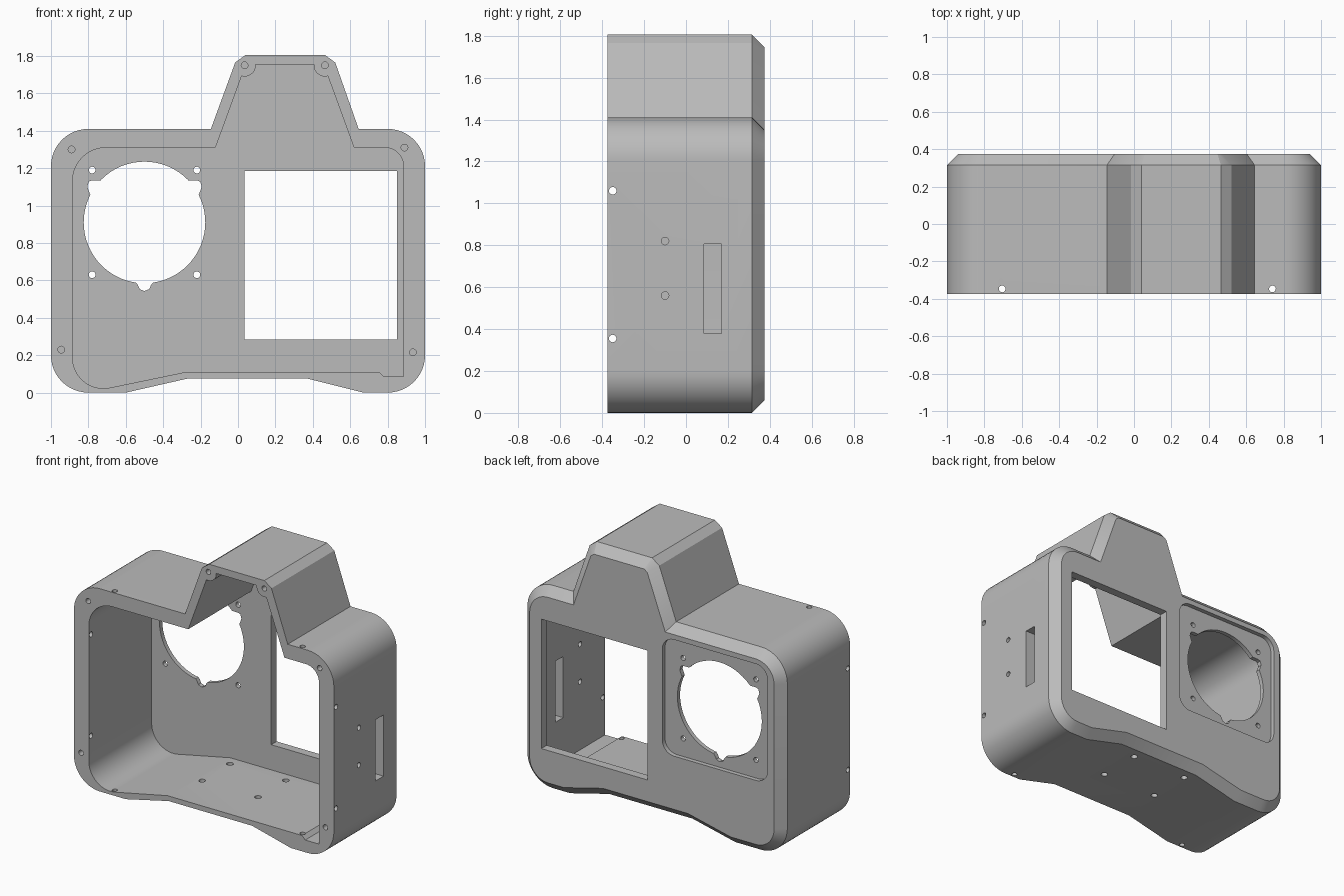
import bpy, bmesh, math
from mathutils import Vector

if "Cube" in bpy.data.objects:
    bpy.data.objects.remove(bpy.data.objects["Cube"])

grey = bpy.data.materials.new("plain_grey")
grey.diffuse_color = (0.5, 0.5, 0.5, 1)
grey.use_nodes = True
grey.node_tree.nodes["Principled BSDF"].inputs["Base Color"].default_value = grey.diffuse_color


def rounded(points, steps=12):
    """Turn closed (x, z, radius) corners into a filleted outline."""
    out = []
    n = len(points)
    for i, (x, z, r) in enumerate(points):
        p = Vector((x, z))
        if r == 0:
            out.append(p)
            continue
        a = (Vector(points[i - 1][:2]) - p).normalized()
        b = (Vector(points[(i + 1) % n][:2]) - p).normalized()
        half = a.angle(b) / 2
        c = p + (a + b).normalized() * (r / math.sin(half))
        t = r / math.tan(half)
        u, v = p + a * t - c, p + b * t - c
        start = math.atan2(u.y, u.x)
        sweep = math.atan2(u.x * v.y - u.y * v.x, u.dot(v))
        for k in range(steps + 1):
            w = start + sweep * k / steps
            out.append(c + Vector((math.cos(w), math.sin(w))) * r)
    return out


def inset(pts, d):
    """Mitred inward offset of a counter-clockwise outline."""
    out = []
    n = len(pts)
    for i, p in enumerate(pts):
        e1 = (p - pts[i - 1]).normalized()
        e2 = (pts[(i + 1) % n] - p).normalized()
        n1, n2 = Vector((-e1.y, e1.x)), Vector((-e2.y, e2.x))
        out.append(p + (n1 + n2) * (d / (1 + n1.dot(n2))))
    return out


def loft(name, rings, place=lambda x, y, z: (x, y, z)):
    """Solid through a list of (outline, y) rings."""
    bm = bmesh.new()
    loops = [[bm.verts.new(place(p[0], y, p[1])) for p in pts] for pts, y in rings]
    n = len(loops[0])
    for a, b in zip(loops, loops[1:]):
        for i in range(n):
            j = (i + 1) % n
            bm.faces.new((a[i], a[j], b[j], b[i]))
    bm.faces.new(loops[0][::-1])
    bm.faces.new(loops[-1])
    bmesh.ops.recalc_face_normals(bm, faces=bm.faces)
    me = bpy.data.meshes.new(name)
    bm.to_mesh(me)
    bm.free()
    me.materials.append(grey)
    ob = bpy.data.objects.new(name, me)
    bpy.context.collection.objects.link(ob)
    return ob


def circle(x, z, r, n=20):
    return [(x + r * math.cos(2 * math.pi * k / n),
             z + r * math.sin(2 * math.pi * k / n)) for k in range(n)]


cutters = []


def cut_y(pts, y0, y1):
    cutters.append(loft("cutter", [(pts, y0), (pts, y1)]))


def hole(axis, a, b, lo, hi, r=.018):
    """Round hole along an axis; a, b are the other two coordinates."""
    place = {"x": lambda x, y, z: (y, a + x, b + z),
             "y": lambda x, y, z: (a + x, y, b + z),
             "z": lambda x, y, z: (a + x, b + z, y)}[axis]
    c = circle(0, 0, r)
    cutters.append(loft("cutter", [(c, lo), (c, hi)], place))


# Outer shell with a chamfered rear edge
outer = rounded([
    (-1, 0, .2), (-.6, 0, 0), (-.27, .075, 0), (.37, .075, 0), (.67, 0, 0), (1, 0, .2),
    (1, 1.41, .2), (.645, 1.41, 0), (.52, 1.765, 0), (.465, 1.805, 0),
    (.04, 1.805, 0), (-.015, 1.765, 0), (-.145, 1.41, 0), (-1, 1.41, .2)])
body = loft("housing", [(outer, -.375), (outer, .315), (inset(outer, .06), .375)])

# Cavity open to the front, leaving round bosses in the top corners
angles = [math.radians(-105 + 110 * k / 8) for k in range(9)]
boss = [(.035 + .06 * math.cos(t), 1.75 + .06 * math.sin(t), 0) for t in angles]
cut_y(rounded(
    [(-.885, -.015, .165), (-.28, .11, 0), (.755, .11, 0), (.78, .085, 0), (.885, .085, 0),
     (.885, 1.31, .1), (.62, 1.31, 0)]
    + [(.5 - x, z, 0) for x, z, _ in boss] + boss[::-1]
    + [(-.12, 1.31, 0), (-.885, 1.31, .18)]), -.5, .315)

# Rear screen window and shallow square recess around the round opening
cut_y([(.035, .285), (.85, .285), (.85, 1.185), (.035, 1.185)], .2, .5)
cut_y(rounded([(-.89, .505, .09), (-.08, .505, .09), (-.08, 1.315, .09), (-.89, 1.315, .09)]), .345, .5)

# Round opening with a bottom notch and two upper ears
cut_y(circle(-.5, .91, .325, 64), .2, .5)
cut_y([(-.555, .6), (-.535, .575), (-.525, .553), (-.5, .543), (-.475, .553), (-.465, .575),
       (-.445, .6), (-.5, .7)], .2, .5)
for s in (-1, 1):
    cut_y([(-.5 + s * x, z) for x, z in
           [(.15, 1.135), (.28, 1.135), (.298, 1.128), (.306, 1.1), (.291, 1.06), (.2, 1.0)]], .2, .5)
    for z in (.63, 1.19):
        hole("y", -.5 + s * .28, z, .2, .5)

# Blind screw holes on the front rim
for x, z in [(-.89, 1.3), (.89, 1.31), (-.945, .23), (.935, .215), (.035, 1.75), (.465, 1.75)]:
    hole("y", x, z, -.5, -.27)

# Cross holes through sides, top and bottom near the front rim
for z in (.355, 1.06):
    hole("x", -.35, z, -1.2, 1.2)
for x in (-.705, .74):
    hole("z", x, -.347, -.2, 1.6)

# Right side: slot and two holes
for z in (.56, .82):
    hole("x", -.1, z, .7, 1.2)
slot = [(.7, .38), (1.2, .38), (1.2, .805), (.7, .805)]
cut_y(slot, .085, .17)

# Floor mounting holes
for x in (-.23, .2):
    for y in (-.065, .24):
        hole("z", x, y, -.2, .25, .022)

# Apply the cuts
for c in cutters:
    m = body.modifiers.new("cut", 'BOOLEAN')
    m.operation, m.solver, m.object = 'DIFFERENCE', 'EXACT', c
bpy.context.view_layer.update()
result = bpy.data.meshes.new_from_object(body.evaluated_get(bpy.context.evaluated_depsgraph_get()))
body.modifiers.clear()
body.data = result
for c in cutters:
    bpy.data.objects.remove(c)

bpy.ops.object.select_all(action='DESELECT')
body.select_set(True)
bpy.context.view_layer.objects.active = body
bpy.ops.object.shade_smooth_by_angle(angle=math.radians(25))
